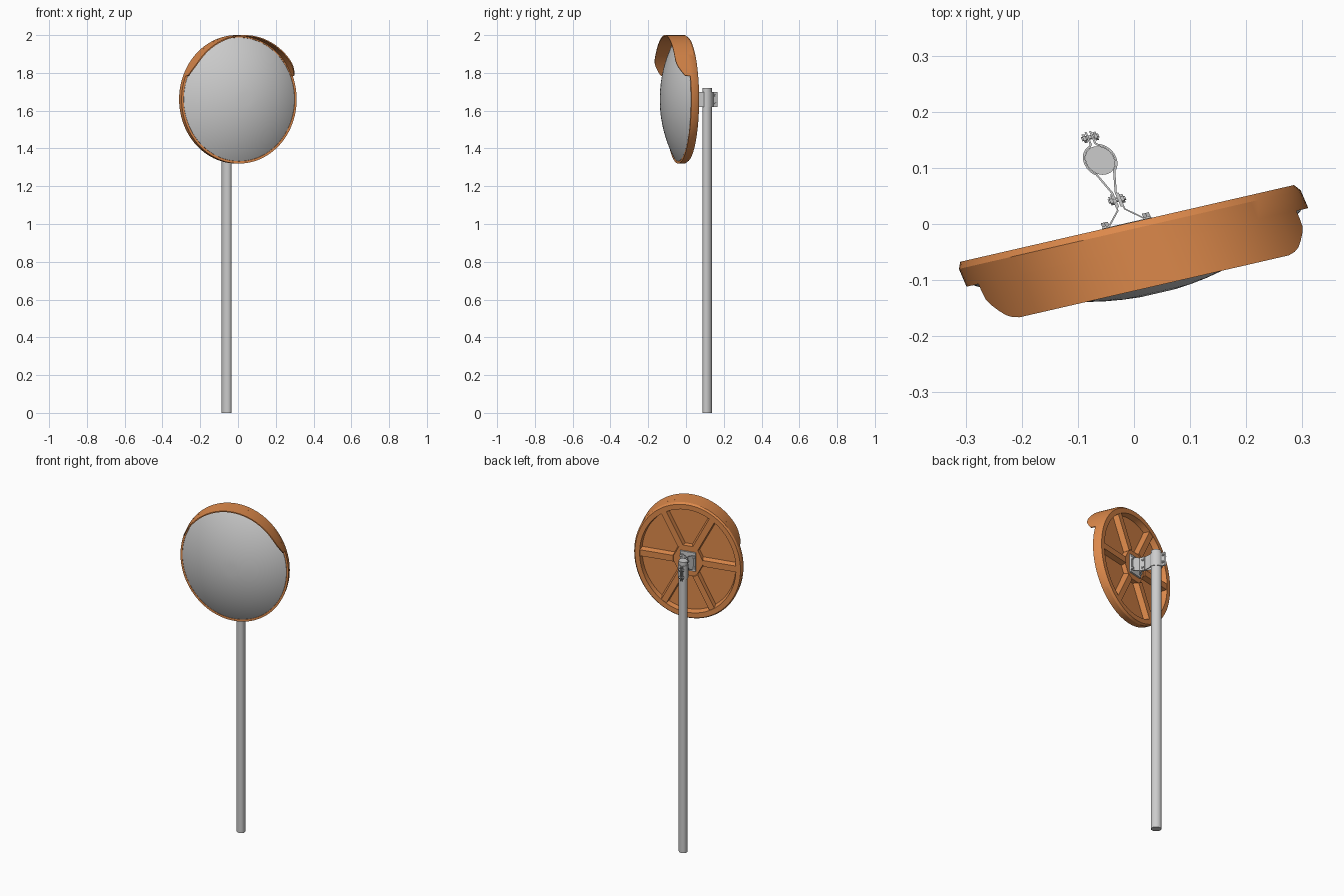
import bpy, bmesh
from math import sin, cos, pi, radians, sqrt
from mathutils import Matrix, Vector

if "Cube" in bpy.data.objects:
    bpy.data.objects.remove(bpy.data.objects["Cube"])

# Local axes: u across the mirror, b towards the back, z up; slightly skewed in plan
M = Matrix(((0.8956, -0.394, 0, -0.0075),
            (0.206, 0.919, 0, -0.01),
            (0, 0, 1, 1.66),
            (0, 0, 0, 1)))

orange = bpy.data.materials.new("orange_plastic")
orange.diffuse_color = (0.72, 0.25, 0.07, 1)
orange.use_nodes = True
orange.node_tree.nodes["Principled BSDF"].inputs["Base Color"].default_value = orange.diffuse_color


def finish(name, bm, mat=None):
    bm.transform(M)
    bmesh.ops.recalc_face_normals(bm, faces=bm.faces)
    me = bpy.data.meshes.new(name)
    bm.to_mesh(me)
    bm.free()
    ob = bpy.data.objects.new(name, me)
    bpy.context.collection.objects.link(ob)
    if mat:
        me.materials.append(mat)
    return ob


def loft(bm, rings):
    """Skin a list of closed rings and cap both ends."""
    vs = [[bm.verts.new(p) for p in ring] for ring in rings]
    n = len(vs[0])
    for a, c in zip(vs, vs[1:]):
        for i in range(n):
            j = (i + 1) % n
            bm.faces.new((a[i], a[j], c[j], c[i]))
    bm.faces.new(vs[0])
    bm.faces.new(vs[-1])


def circle(r, b, n=96):
    return [(r * cos(2 * pi * i / n), b, r * sin(2 * pi * i / n)) for i in range(n)]


def rect(hu, hz, b):
    return [(-hu, b, -hz), (hu, b, -hz), (hu, b, hz), (-hu, b, hz)]


def strip(bm, path, hz, side, t=0.004):
    """Bent sheet metal following a (u, b) path, mirrored by side."""
    rings = []
    for i, (u, b) in enumerate(path):
        p, q = path[max(i - 1, 0)], path[min(i + 1, len(path) - 1)]
        d = (Vector(q) - Vector(p)).normalized()
        ou, ob = u + d.y * t, b - d.x * t
        rings.append([(side * u, b, -hz), (side * u, b, hz),
                      (side * ou, ob, hz), (side * ou, ob, -hz)])
    loft(bm, rings)


def bolt(bm, centre, axis, length, r, n=6):
    rot = Matrix.Rotation(pi / 2, 4, 'Y' if axis == 'u' else 'X')
    bmesh.ops.create_cone(bm, cap_ends=True, segments=n, radius1=r, radius2=r,
                          depth=length, matrix=Matrix.Translation(centre) @ rot)


# Round housing with back lip and recessed panel
bm = bmesh.new()
housing = [(0.05, -0.02), (0.295, -0.02), (0.303, 0.012), (0.332, 0.012), (0.34, 0.0),
           (0.34, -0.0345), (0.328, -0.0345), (0.326, -0.028), (0.05, -0.028)]
loft(bm, [circle(r, b) for r, b in housing])
finish("housing", bm, orange)

# Raised hub in the middle of the back
bm = bmesh.new()
loft(bm, [circle(0.105, -0.022, 6), circle(0.1, 0.004, 6)])
finish("back_hub", bm, orange)

# Six tapered ribs
bm = bmesh.new()
for k in range(6):
    a = k * pi / 3
    rings = []
    for r0, r1 in ((0.088, 0.094), (0.302, 0.302)):
        pts = [(r0, -0.022, -0.026), (r1, 0.01, -0.018), (r1, 0.01, 0.018), (r0, -0.022, 0.026)]
        rings.append([(r * cos(a) - w * sin(a), b, r * sin(a) + w * cos(a)) for r, b, w in pts])
    loft(bm, rings)
finish("back_ribs", bm, orange)

# Hood over the top, with tapered lower ends
half = [(21.5, 0.05), (22, 0.065), (24.5, 0.077), (28, 0.09), (31, 0.1), (34, 0.106), (38, 0.11)]
edge = half + [(a, 0.11) for a in range(42, 139, 4)] + [(180 - a, d) for a, d in reversed(half)]
bm = bmesh.new()
rings = []
for ang, d in edge:
    c, s = cos(radians(ang)), sin(radians(ang))
    rings.append([(r * c, b, r * s) for r, b in
                  ((0.34, -0.034), (0.34, -d), (0.334, -d), (0.334, -0.034))])
loft(bm, rings)
finish("hood", bm, orange)

# Convex mirror: spherical cap
R, h = 0.327, 0.09
S = (R * R + h * h) / (2 * h)
bm = bmesh.new()
radii = [R * sin(pi / 2 * (1 - i / 15)) for i in range(15)]
loft(bm, [circle(R, -0.029)] +
     [circle(r, -0.0345 - (sqrt(S * S - r * r) - (S - h))) for r in radii])
finish("mirror", bm)

# Pole
bm = bmesh.new()
bmesh.ops.create_cone(bm, cap_ends=True, segments=48, radius1=0.027, radius2=0.027,
                      depth=1.72, matrix=Matrix.Translation((0, 0.134, -0.8)))
finish("pole", bm)

# Mounting plate on the hub
bm = bmesh.new()
loft(bm, [rect(0.05, 0.055, 0.003), rect(0.05, 0.055, 0.013)])
finish("mount_plate", bm)

# Two bent arms that meet behind the plate
bm = bmesh.new()
for s in (-1, 1):
    strip(bm, [(0.048, 0.013), (0.034, 0.013), (0.0055, 0.038), (0.0055, 0.07)], 0.04, s, 0.003)
finish("bracket_arms", bm)

# Two clamp halves around the pole
path = [(0.0015, 0.044), (0.0015, 0.072)]
path += [(0.0275 * cos(radians(a)), 0.134 + 0.0275 * sin(radians(a))) for a in range(-55, 76, 10)]
path += [(0.0025, 0.166), (0.0025, 0.19)]
bm = bmesh.new()
for s in (-1, 1):
    strip(bm, path, 0.04, s)
finish("pole_clamp", bm)

# Bolts through the clamp ears, the arms and the plate
bm = bmesh.new()
for z in (-0.022, 0.022):
    for b in (0.058, 0.179):
        bolt(bm, (0, b, z), 'u', 0.034, 0.004, 12)
        for s in (-1, 1):
            bolt(bm, (s * 0.011, b, z), 'u', 0.006, 0.008)
for u in (-0.041, 0.041):
    for z in (-0.03, 0.03):
        bolt(bm, (u, 0.018, z), 'b', 0.01, 0.008)
finish("bolts", bm)

# Smooth shading with sharp edges kept
for ob in bpy.context.collection.objects:
    ob.select_set(True)
    bpy.context.view_layer.objects.active = ob
bpy.ops.object.shade_smooth_by_angle(angle=radians(30))
